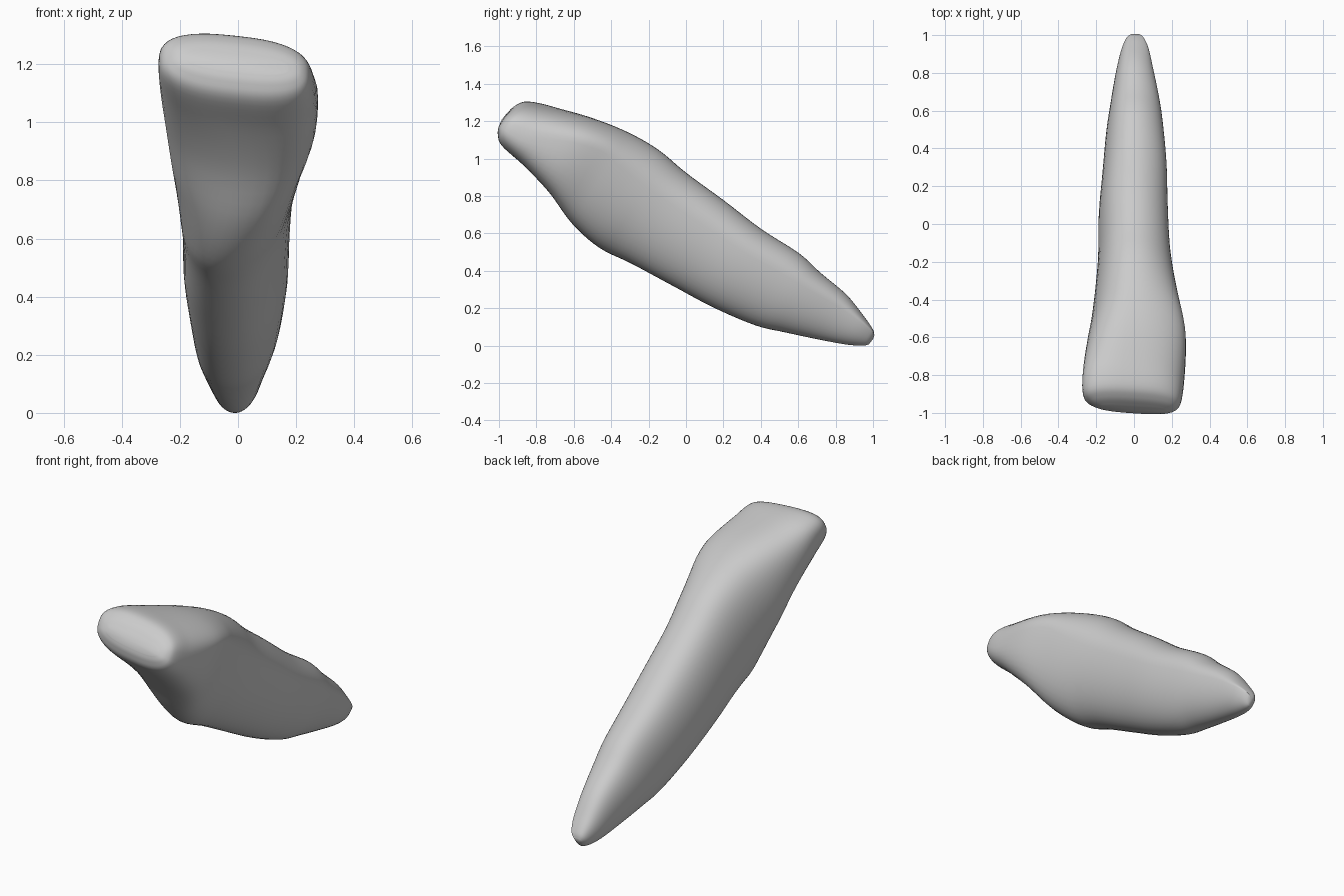
import bpy
import bmesh
from math import cos, sin, pi
from mathutils import Vector

SIDES = 48
STEPS = 5

# Cross-sections along the tilted long axis, biting edge first:
# distance along axis, upper height, lower height, right width, left width
STATIONS = [
    (-1.155, .05, -.02, .17, .17),
    (-1.138, .108, -.055, .228, .22),
    (-1.09, .162, -.095, .27, .25),
    (-.95, .213, -.125, .27, .268),
    (-.75, .272, -.185, .248, .273),
    (-.55, .305, -.268, .222, .238),
    (-.36, .309, -.303, .203, .208),
    (-.17, .28, -.287, .19, .188),
    (.08, .257, -.275, .187, .178),
    (.33, .229, -.262, .168, .172),
    (.57, .222, -.228, .148, .153),
    (.72, .192, -.18, .128, .134),
    (.9, .163, -.118, .1, .102),
    (1.04, .112, -.065, .072, .076),
    (1.115, .078, -.026, .045, .047),
    (1.14, .054, -.004, .022, .022),
]

AXIS = Vector((0, .857, -.515))
NORMAL = Vector((0, .515, .857))
ORIGIN = Vector((0, 0, .6))


def blend(a, b, c, d, t):
    """Smooth curve through b and c."""
    return tuple(
        .5 * (2*q + (r - p)*t + (2*p - 5*q + 4*r - s)*t*t + (3*q - p - 3*r + s)*t**3)
        for p, q, r, s in zip(a, b, c, d))


def power(value, exponent):
    return abs(value) ** exponent * (1 if value >= 0 else -1)


def ramp(value, start, end):
    return min(1, max(0, (value - start) / (end - start)))


def section(along, top, bottom, right, left):
    """Lopsided rounded outline: left flank widest high, right flank widest low."""
    edge = ramp(along, -.6, -1)
    crown = ramp(along, -.3, -.9)
    waist = (top + bottom) / 2 + .02 * (1 - edge)
    exponent = 2 / (2.15 + .5 * edge)
    twist = .42 * (1 - edge)
    ridge = (right + left) / 2 * (.7 * crown - .2) * (1 - edge)
    points = []
    for i in range(SIDES):
        angle = 2 * pi * i / SIDES
        c, s = cos(angle), sin(angle)
        x = power(c, exponent) * (left if c > 0 else right)
        rise = power(s, exponent)
        height = waist + rise * (top - waist if s >= 0 else waist - bottom)
        height += x * (twist * (1 - abs(rise)) - .13 * edge)
        if s < 0:
            x += ridge * rise * rise
        points.append(ORIGIN + AXIS * along + NORMAL * height + Vector((x, 0, 0)))
    return points


# Sample the stations into closely spaced rings
rings = []
last = len(STATIONS) - 1
for i in range(last):
    quad = [STATIONS[min(last, max(0, i + k))] for k in (-1, 0, 1, 2)]
    rings += [section(*blend(*quad, n / STEPS)) for n in range(STEPS)]
rings.append(section(*STATIONS[last]))

old = bpy.data.objects.get("Cube")
if old:
    bpy.data.objects.remove(old, do_unlink=True)

# Skin the rings into one closed body
bm = bmesh.new()
loops = [[bm.verts.new(p) for p in ring] for ring in rings]
for a, b in zip(loops, loops[1:]):
    for i in range(SIDES):
        j = (i + 1) % SIDES
        bm.faces.new((a[i], a[j], b[j], b[i]))
for ring, tip in ((loops[0], -.006), (loops[-1], .005)):
    centre = sum((v.co for v in ring), Vector()) / SIDES
    cap = bm.verts.new(centre + AXIS * tip)
    for i in range(SIDES):
        bm.faces.new((ring[i], ring[(i + 1) % SIDES], cap))

# Rest on the ground, centred front to back
ys = [v.co.y for v in bm.verts]
floor = min(v.co.z for v in bm.verts)
bmesh.ops.translate(bm, verts=bm.verts[:], vec=(0, -(max(ys) + min(ys)) / 2, -floor))
bmesh.ops.recalc_face_normals(bm, faces=bm.faces[:])

mesh = bpy.data.meshes.new("tooth")
bm.to_mesh(mesh)
bm.free()
mesh.shade_smooth()
tooth = bpy.data.objects.new("tooth", mesh)
bpy.context.collection.objects.link(tooth)

# Plain pale grey surface
grey = bpy.data.materials.new("pale_grey")
grey.use_nodes = True
grey.diffuse_color = (.6, .6, .6, 1)
grey.node_tree.nodes["Principled BSDF"].inputs["Base Color"].default_value = (.6, .6, .6, 1)
mesh.materials.append(grey)
